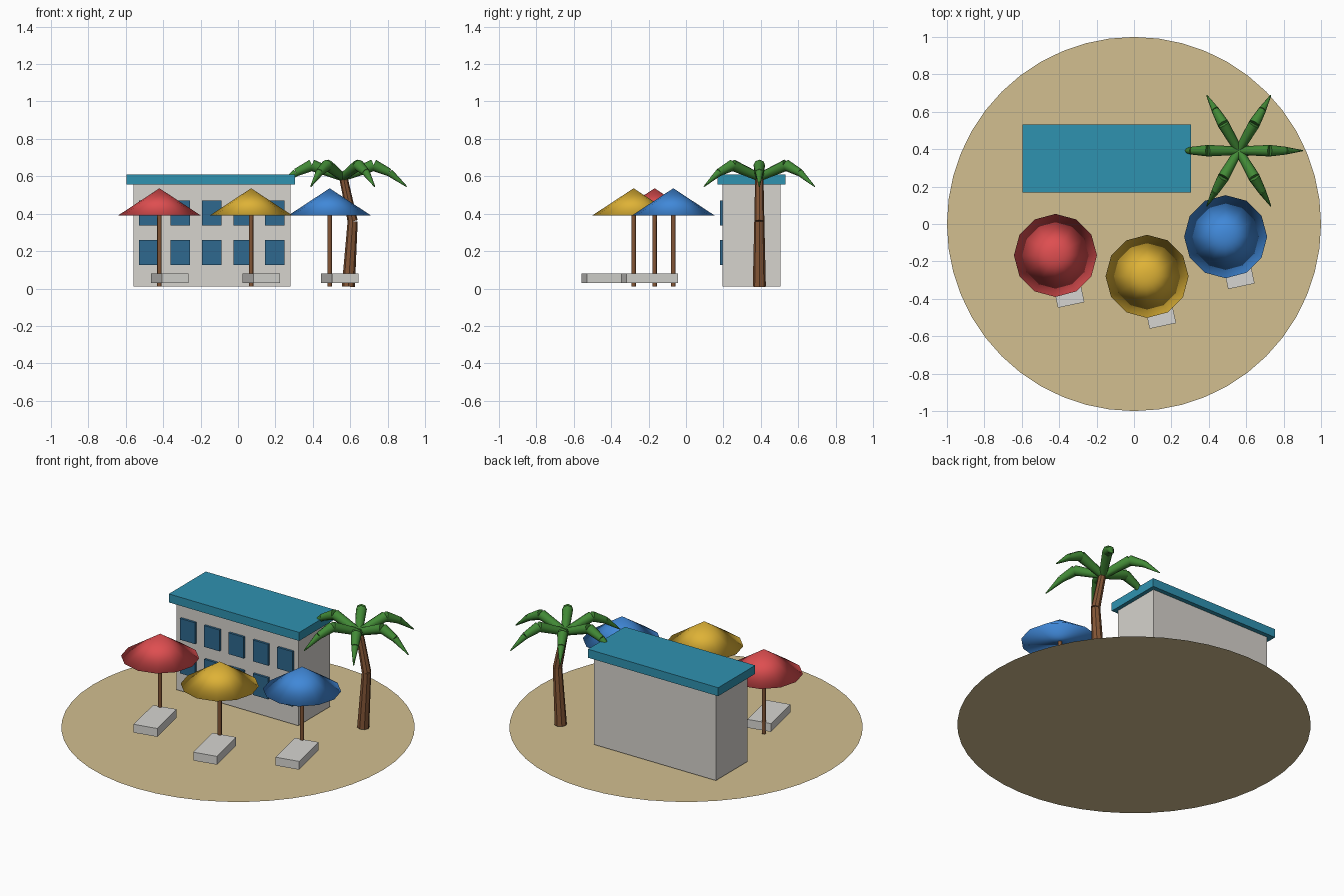
import bpy
import bmesh
from math import radians, cos, sin, pi
from mathutils import Matrix, Vector

cube = bpy.data.objects.get("Cube")
if cube:
    bpy.data.objects.remove(cube, do_unlink=True)


def material(name, rgb):
    lin = [(c / 255 / 12.92) if c < 11 else ((c / 255 + 0.055) / 1.055) ** 2.4 for c in rgb]
    m = bpy.data.materials.new(name)
    m.use_nodes = True
    m.diffuse_color = (*lin, 1)
    m.node_tree.nodes["Principled BSDF"].inputs["Base Color"].default_value = (*lin, 1)
    return m


SAND = material("sand", (210, 191, 144))
WALL = material("plaster", (214, 211, 205))
ROOF = material("teal roof", (47, 146, 176))
GLASS = material("window blue", (46, 104, 142))
WOOD = material("brown wood", (132, 86, 54))
LEAF = material("palm green", (66, 138, 54))
WHITE = material("lounger grey", (214, 213, 209))
RED = material("red canvas", (222, 78, 80))
YELLOW = material("yellow canvas", (222, 178, 54))
BLUE = material("blue canvas", (64, 136, 216))


def finish(name, bm, mat, smooth=None):
    mesh = bpy.data.meshes.new(name)
    bm.to_mesh(mesh)
    bm.free()
    mesh.materials.append(mat)
    obj = bpy.data.objects.new(name, mesh)
    bpy.context.collection.objects.link(obj)
    if smooth is not None:
        bpy.ops.object.select_all(action="DESELECT")
        obj.select_set(True)
        bpy.context.view_layer.objects.active = obj
        if smooth:
            bpy.ops.object.shade_smooth_by_angle(angle=radians(smooth))
        else:
            bpy.ops.object.shade_smooth()
    return obj


def add_box(bm, center, size, turn=0):
    matrix = (Matrix.Translation(center) @ Matrix.Rotation(radians(turn), 4, "Z")
              @ Matrix.Diagonal((*size, 1)))
    bmesh.ops.create_cube(bm, size=1, matrix=matrix)


def box(name, center, size, mat, turn=0):
    bm = bmesh.new()
    add_box(bm, center, size, turn)
    return finish(name, bm, mat)


def add_limbs(bm, points, radii, sides):
    # Tapered segments joining consecutive points
    for a, b, ra, rb in zip(points, points[1:], radii, radii[1:]):
        a, b = Vector(a), Vector(b)
        axis = b - a
        matrix = (Matrix.Translation((a + b) / 2)
                  @ axis.to_track_quat("Z", "Y").to_matrix().to_4x4())
        bmesh.ops.create_cone(bm, cap_ends=True, segments=sides, radius1=ra,
                              radius2=rb, depth=axis.length, matrix=matrix)


# Beach: a flat sand disc
bm = bmesh.new()
bmesh.ops.create_circle(bm, cap_ends=True, segments=48, radius=1)
finish("sand_disc", bm, SAND)

# Hotel block with overhanging flat roof
box("hotel_walls", (-0.14, 0.35, 0.285), (0.84, 0.31, 0.55), WALL)
box("hotel_roof", (-0.145, 0.35, 0.583), (0.9, 0.365, 0.053), ROOF)

# Two rows of five windows on the front
bm = bmesh.new()
for col in range(5):
    for z in (0.193, 0.403):
        add_box(bm, (-0.476 + 0.168 * col, 0.19, z), (0.105, 0.018, 0.133))
finish("hotel_windows", bm, GLASS)

# Parasols, each with a lounger beside the pole
for label, x, y, canvas in (("red", -0.42, -0.168, RED),
                            ("yellow", 0.07, -0.28, YELLOW),
                            ("blue", 0.49, -0.068, BLUE)):
    bm = bmesh.new()
    add_limbs(bm, [(x, y, 0.01), (x, y, 0.41)], [0.012, 0.012], 8)
    finish(label + "_parasol_pole", bm, WOOD, 50)
    bm = bmesh.new()
    add_limbs(bm, [(x, y, 0.39), (x, y, 0.536)], [0.222, 0], 12)
    finish(label + "_parasol_canopy", bm, canvas, 0)
    box(label + "_lounger", (x + 0.055, y - 0.128, 0.055), (0.145, 0.28, 0.052), WHITE, 12)

# Palm trunk: two leaning segments
PX, PY = 0.56, 0.392
bm = bmesh.new()
add_limbs(bm, [(0.59, PY, 0.01), (0.613, PY, 0.36), (PX, PY, 0.61)],
          [0.035, 0.027, 0.022], 8)
finish("palm_trunk", bm, WOOD, 40)

# Palm fronds: six drooping tapered arms around the crown
bm = bmesh.new()
profile = [(0, 0.595), (0.165, 0.66), (0.25, 0.62), (0.342, 0.545)]
for i in range(6):
    a = i * pi / 3
    path = [(PX + r * cos(a), PY + r * sin(a), z) for r, z in profile]
    add_limbs(bm, path, [0.022, 0.031, 0.021, 0.003], 8)
finish("palm_fronds", bm, LEAF, 50)
